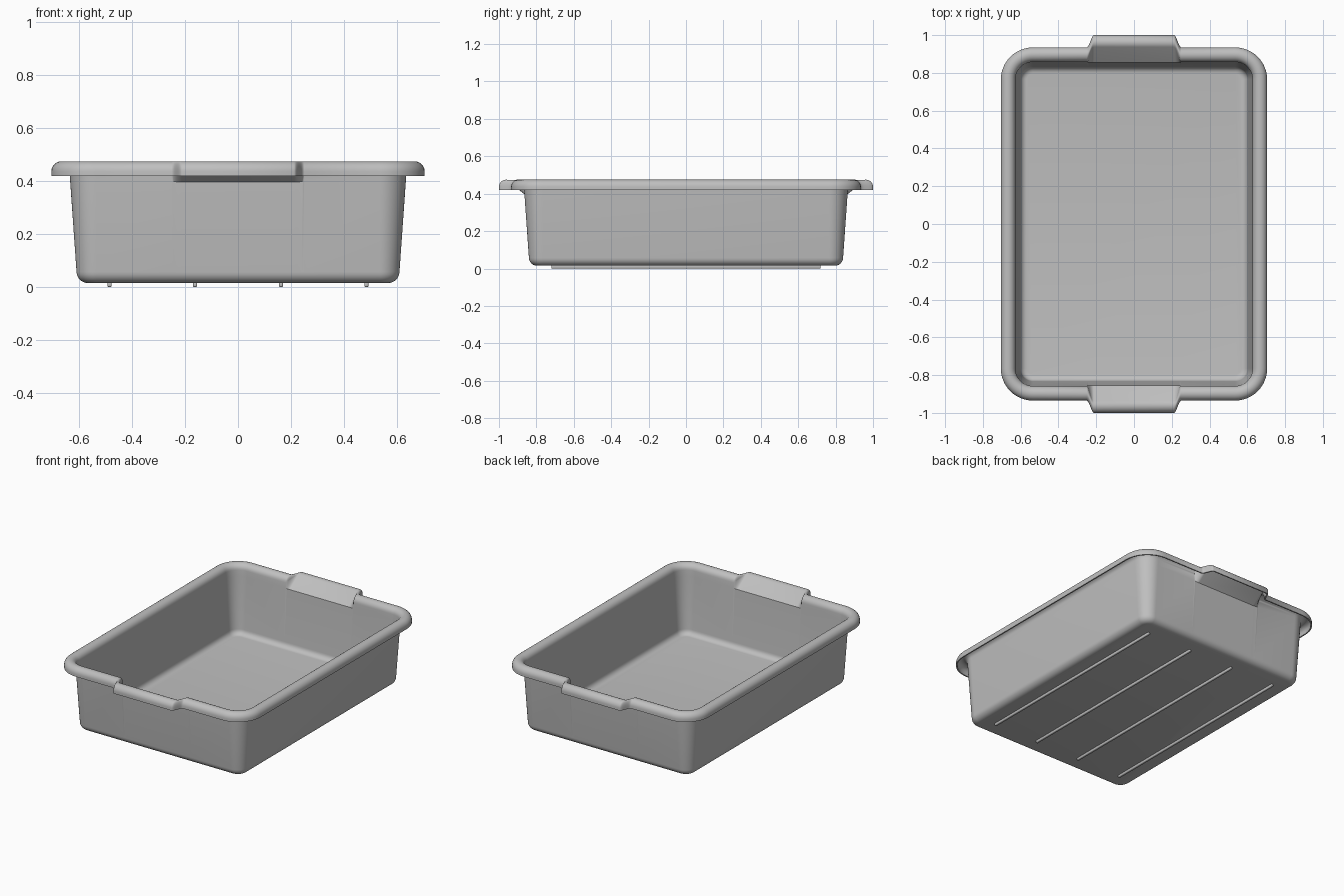
import bpy, bmesh
from math import sin, cos, pi, radians

if "Cube" in bpy.data.objects:
    bpy.data.objects.remove(bpy.data.objects["Cube"], do_unlink=True)

# One grey plastic
GREY = (0.52, 0.52, 0.52, 1)
plastic = bpy.data.materials.new("grey_plastic")
plastic.use_nodes = True
plastic.diffuse_color = GREY
plastic.node_tree.nodes["Principled BSDF"].inputs["Base Color"].default_value = GREY

HALF_X, HALF_Y, CORNER = 0.635, 0.865, 0.1   # wall outline at the top
GRIP_IN, GRIP_OUT = 0.212, 0.25              # where the handles blend into the rim
RIM_R, RIM_Z, LIP_Z = 0.0385, 0.4365, 0.42


def finish(name, bm, modifiers=()):
    mesh = bpy.data.meshes.new(name)
    bm.to_mesh(mesh)
    bm.free()
    mesh.materials.append(plastic)
    ob = bpy.data.objects.new(name, mesh)
    bpy.context.collection.objects.link(ob)
    bpy.ops.object.select_all(action='DESELECT')
    ob.select_set(True)
    bpy.context.view_layer.objects.active = ob
    for kind, settings in modifiers:
        mod = ob.modifiers.new(kind.title(), kind)
        for key, value in settings.items():
            setattr(mod, key, value)
        bpy.ops.object.modifier_apply(modifier=mod.name)
    bpy.ops.object.shade_smooth_by_angle(angle=radians(35))
    return ob


def profile(grip):
    """Section from floor to lip as (outward offset, height)."""
    pts = []
    for k in range(7):                       # floor fillet
        a = pi / 2 * k / 6
        pts.append((-0.068 + 0.035 * sin(a), 0.058 - 0.035 * cos(a)))
    pts.append((-0.009, 0.4))                # top of the wall
    start = radians(130 if grip else 180)
    centre = 0.135 - RIM_R if grip else 0.07 - RIM_R
    for k in range(13):                      # rolled edge
        a = start * (1 - k / 12)
        pts.append((centre + RIM_R * cos(a), RIM_Z + RIM_R * sin(a)))
    pts.append((pts[-1][0], LIP_Z))
    return pts


def outline():
    """Counterclockwise columns: position, outward normal, handle amount."""
    cols = []
    steps = 8
    blend = [(GRIP_IN + (GRIP_OUT - GRIP_IN) * k / steps,
              1 - (k / steps) ** 2 * (3 - 2 * k / steps)) for k in range(steps + 1)]
    half = [(x, g) for x, g in reversed(blend)]
    edge = half + [(-x, g) for x, g in blend]
    corners = [(1, 1), (-1, 1), (-1, -1), (1, -1)]
    for q, (sx, sy) in enumerate(corners):
        for k in range(13):
            a = pi / 2 * (q + k / 12)
            n = (cos(a), sin(a))
            cols.append((sx * (HALF_X - CORNER) + CORNER * n[0],
                         sy * (HALF_Y - CORNER) + CORNER * n[1], n, 0))
        if q in (0, 2):                      # short sides carry the handles
            cols += [(sy * x, sy * HALF_Y, (0, sy), g) for x, g in edge]
    return cols


# Tub with rolled rim and two sloped grips, as one shell
bm = bmesh.new()
plain, grip = profile(False), profile(True)
cols = outline()
rings = []
for (d0, z0), (d1, z1) in zip(plain, grip):
    ring = []
    for x, y, n, g in cols:
        d, z = d0 + (d1 - d0) * g, z0 + (z1 - z0) * g
        ring.append(bm.verts.new((x + n[0] * d, y + n[1] * d, z)))
    rings.append(ring)
bm.faces.new(rings[0])
count = len(cols)
for low, high in zip(rings, rings[1:]):
    for i in range(count):
        j = (i + 1) % count
        bm.faces.new((low[i], high[i], high[j], low[j]))
finish("tub", bm, [('SOLIDIFY', {"thickness": 0.008, "offset": -1})])

# Thin runners under the floor
for i, x in enumerate((-0.485, -0.162, 0.162, 0.485)):
    bm = bmesh.new()
    bmesh.ops.create_cube(bm, size=1)
    for v in bm.verts:
        v.co = (x + v.co.x * 0.016, v.co.y * 1.44, 0.009 + v.co.z * 0.018)
    finish(f"floor_runner_{i + 1}", bm,
           [('BEVEL', {"width": 0.005, "segments": 3})])
